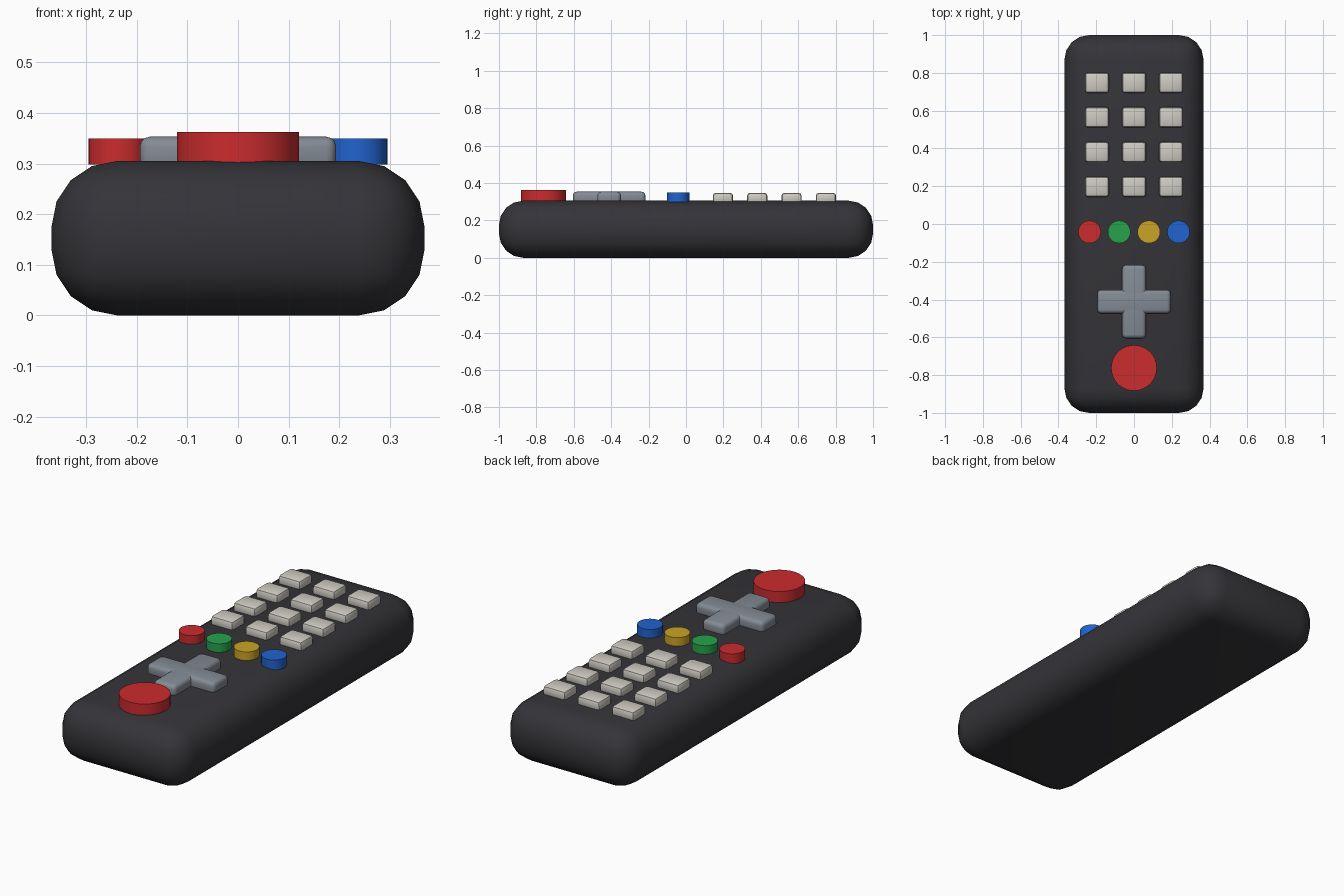
import bpy
import math

default = bpy.data.objects.get("Cube")
if default:
    bpy.data.objects.remove(default, do_unlink=True)


def material(name, rgb):
    mat = bpy.data.materials.new(name)
    mat.use_nodes = True
    colour = (*rgb, 1)
    mat.diffuse_color = colour
    mat.node_tree.nodes["Principled BSDF"].inputs["Base Color"].default_value = colour
    return mat


charcoal = material("charcoal", (0.035, 0.035, 0.041))
ivory = material("ivory", (0.62, 0.60, 0.54))
grey = material("grey", (0.23, 0.26, 0.30))
red = material("red", (0.60, 0.025, 0.027))
green = material("green", (0.02, 0.36, 0.075))
yellow = material("yellow", (0.60, 0.37, 0.02))
blue = material("blue", (0.015, 0.125, 0.62))


def finish(obj, name, mat):
    obj.name = name
    obj.data.materials.append(mat)
    bpy.ops.object.shade_smooth_by_angle(angle=math.radians(35))


def rounded_box(name, mat, x, y, bottom, top, width, length, radius, segments):
    bpy.ops.mesh.primitive_cube_add(size=1, location=(x, y, (bottom + top) / 2))
    obj = bpy.context.object
    obj.scale = (width, length, top - bottom)
    bpy.ops.object.transform_apply(location=False, rotation=False, scale=True)
    bevel = obj.modifiers.new("rounding", "BEVEL")
    bevel.width = radius
    bevel.segments = segments
    bpy.ops.object.modifier_apply(modifier=bevel.name)
    finish(obj, name, mat)


def round_button(name, mat, x, y, bottom, top, radius):
    bpy.ops.mesh.primitive_cylinder_add(vertices=32, radius=radius, depth=top - bottom,
                                        location=(x, y, (bottom + top) / 2))
    finish(bpy.context.object, name, mat)


# Handset body
rounded_box("body", charcoal, 0, 0, 0, 0.305, 0.737, 2, 0.13, 4)

# Number keys in a grid of four rows and three columns
for row in range(4):
    for col in range(3):
        rounded_box(f"key_{row + 1}_{col + 1}", ivory, (col - 1) * 0.196, 0.748 - row * 0.1835,
                    0.29, 0.347, 0.128, 0.108, 0.016, 2)

# Row of coloured buttons
for i, mat in enumerate((red, green, yellow, blue)):
    round_button(f"{mat.name}_button", mat, (i - 1.5) * 0.157, -0.042, 0.298, 0.349, 0.06)

# Direction pad from two crossed bars
rounded_box("direction_pad_across", grey, 0, -0.411, 0.285, 0.353, 0.388, 0.125, 0.02, 3)
rounded_box("direction_pad_along", grey, 0, -0.411, 0.285, 0.353, 0.125, 0.388, 0.02, 3)

# Large power button
round_button("power_button", red, 0, -0.762, 0.3, 0.362, 0.121)
